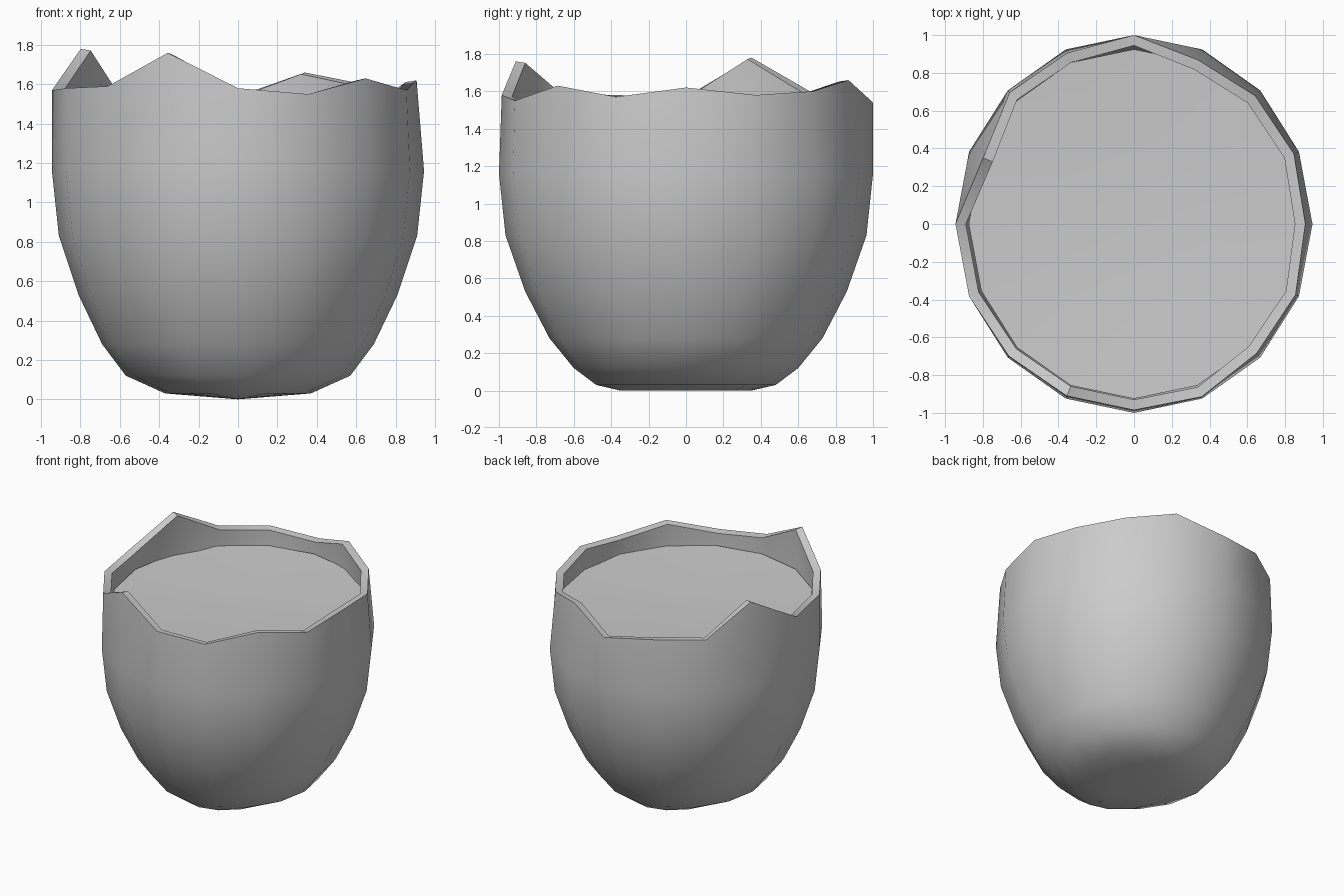
import bpy, bmesh, math

if "Cube" in bpy.data.objects:
    bpy.data.objects.remove(bpy.data.objects["Cube"])

N = 16
# outer profile rings, bottom to top: (z, x radius, y radius)
RINGS = [(0.03, 0.37, 0.48), (0.12, 0.57, 0.60), (0.28, 0.69, 0.73),
         (0.53, 0.81, 0.86), (0.83, 0.91, 0.965), (1.16, 0.945, 1.0)]
# jagged rim, anticlockwise from +x: (z, inward scale)
RIM = [(1.62, .96), (1.58, .97), (1.60, .96), (1.66, .94),
       (1.54, 1.0), (1.58, .98), (1.58, .985), (1.78, .915),
       (1.57, 1.0), (1.58, 1.0), (1.59, .99), (1.76, .985),
       (1.58, .985), (1.55, .99), (1.63, .97), (1.57, .98)]
THICK = 0.055


def ring(bm, point):
    return [bm.verts.new(point(i, math.cos(math.tau * i / N), math.sin(math.tau * i / N)))
            for i in range(N)]


def bridge(bm, a, b):
    for i in range(N):
        j = (i + 1) % N
        bm.faces.new((a[i], a[j], b[j], b[i]))


def skin(bm, t):
    """One wall of the shell, inset by t; returns its rings from bottom to rim."""
    rings = [ring(bm, lambda i, c, s: (0, (0.35 - t) * s, t))]
    for z, rx, ry in RINGS:
        lift = t * max(0, 1 - z / 0.5)
        rings.append(ring(bm, lambda i, c, s: ((rx - t) * c, (ry - t) * s, z + lift)))
    rings.append(ring(bm, lambda i, c, s: ((0.945 * RIM[i][1] - t) * c,
                                           (RIM[i][1] - t) * s, RIM[i][0] - t * 0.15)))
    for a, b in zip(rings, rings[1:]):
        bridge(bm, a, b)
    return rings


def finish(bm, name, angle):
    bmesh.ops.remove_doubles(bm, verts=bm.verts, dist=0.0005)
    bmesh.ops.recalc_face_normals(bm, faces=bm.faces)
    me = bpy.data.meshes.new(name)
    bm.to_mesh(me)
    bm.free()
    ob = bpy.data.objects.new(name, me)
    bpy.context.collection.objects.link(ob)
    bpy.ops.object.select_all(action='DESELECT')
    ob.select_set(True)
    bpy.context.view_layer.objects.active = ob
    bpy.ops.object.shade_smooth_by_angle(angle=math.radians(angle))
    return ob


# broken eggshell: outer wall, inner wall, rim
bm = bmesh.new()
outer = skin(bm, 0.0)
inner = skin(bm, THICK)
bridge(bm, outer[-1], inner[-1])
finish(bm, "egg_shell", 40)

# liquid surface, slightly dished
bm = bmesh.new()
edge = ring(bm, lambda i, c, s: (0.875 * c, 0.925 * s, 1.45))
mid = ring(bm, lambda i, c, s: (0.45 * c, 0.47 * s, 1.43))
bridge(bm, edge, mid)
centre = bm.verts.new((0, 0, 1.42))
for i in range(N):
    bm.faces.new((mid[i], mid[(i + 1) % N], centre))
liquid = finish(bm, "liquid_surface", 40)
if liquid.data.polygons[0].normal.z < 0:
    liquid.data.flip_normals()
